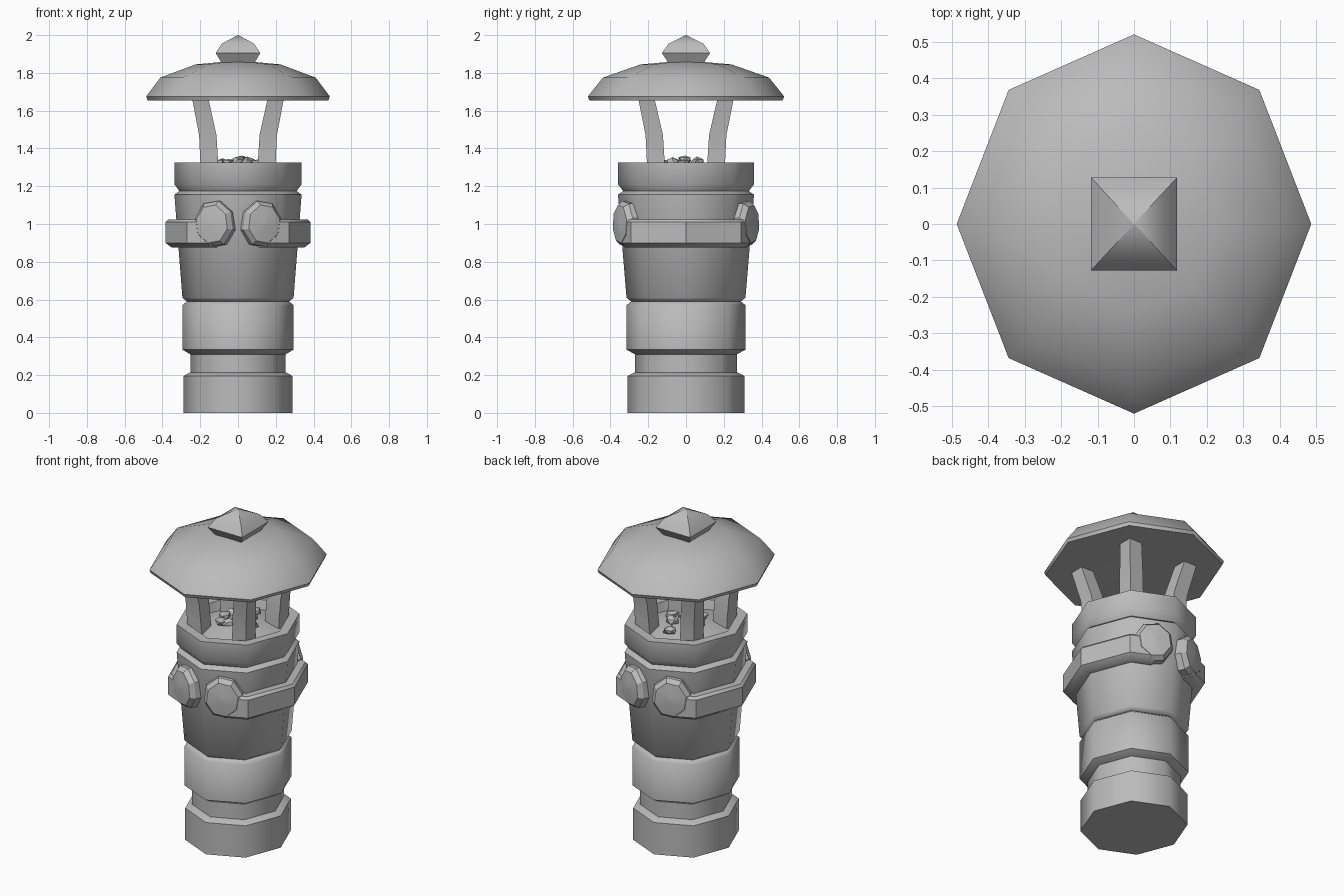
import bpy, bmesh, math, random
from mathutils import Vector

random.seed(4)
if "Cube" in bpy.data.objects:
    bpy.data.objects.remove(bpy.data.objects["Cube"], do_unlink=True)

GREY = (0.5, 0.5, 0.5, 1)
stone = bpy.data.materials.new("plain grey")
stone.use_nodes = True
stone.diffuse_color = GREY
stone.node_tree.nodes["Principled BSDF"].inputs["Base Color"].default_value = GREY

SQUASH = 0.935  # the octagon is slightly narrower in x


def finish(name, bm, angle=50):
    bmesh.ops.recalc_face_normals(bm, faces=bm.faces)
    mesh = bpy.data.meshes.new(name)
    bm.to_mesh(mesh)
    bm.free()
    obj = bpy.data.objects.new(name, mesh)
    bpy.context.collection.objects.link(obj)
    mesh.materials.append(stone)
    bpy.ops.object.select_all(action="DESELECT")
    obj.select_set(True)
    bpy.context.view_layer.objects.active = obj
    bpy.ops.object.shade_smooth_by_angle(angle=math.radians(angle))
    return obj


def loft(bm, rings):
    """Join closed rings of points in order and cap both ends."""
    loops = [[bm.verts.new(p) for p in ring] for ring in rings]
    n = len(loops[0])
    for a, b in zip(loops, loops[1:]):
        for i in range(n):
            j = (i + 1) % n
            bm.faces.new((a[i], a[j], b[j], b[i]))
    bm.faces.new(loops[0][::-1])
    bm.faces.new(loops[-1])


def polar(radius, degrees, z):
    a = math.radians(degrees)
    return Vector((SQUASH * radius * math.cos(a), radius * math.sin(a), z))


def octagon(name, profile, angle=50):
    bm = bmesh.new()
    loft(bm, [[polar(r, 45 * k, z) for k in range(8)] for r, z in profile])
    return finish(name, bm, angle)


# Stacked octagonal body
octagon("base", [(0.31, 0), (0.31, 0.195), (0.27, 0.215)])
octagon("neck", [(0.27, 0.2), (0.27, 0.33)])
octagon("lower_band", [(0.27, 0.31), (0.315, 0.335), (0.315, 0.57), (0.29, 0.59)])
octagon("groove", [(0.29, 0.575), (0.29, 0.62)])
octagon("barrel", [(0.29, 0.59), (0.315, 0.61), (0.36, 1.155), (0.325, 1.18)])
octagon("top_ring", [(0.325, 1.165), (0.36, 1.21), (0.36, 1.325), (0.30, 1.325),
                     (0.285, 1.27), (0.15, 1.3), (0.01, 1.32)])

# Domed roof
octagon("roof", [(0.01, 1.665), (0.47, 1.655), (0.512, 1.655), (0.52, 1.675),
                 (0.44, 1.775), (0.24, 1.845), (0.01, 1.865)])

# Square finial
bm = bmesh.new()
loft(bm, [[(sx * w, sy * w * 1.08, z) for sx, sy in ((1, 1), (-1, 1), (-1, -1), (1, -1))]
          for w, z in ((0.085, 1.85), (0.118, 1.905), (0.085, 1.955), (0.002, 2.0))])
finish("finial", bm, 30)

for sx in (1, -1):
    side = "left" if sx > 0 else "right"

    # Strap around each side, running from front clasp to back clasp
    bm = bmesh.new()
    rings = []
    for deg in (-67.5, -45, 0, 45, 67.5):
        flat = 1 if deg % 45 == 0 else math.cos(math.pi / 8)
        ring = [polar(r * flat, deg, z) for r, z in
                ((0.31, 0.875), (0.375, 0.875), (0.41, 0.9), (0.41, 1.01), (0.395, 1.025), (0.31, 1.025))]
        rings.append([(p.x * sx, p.y, p.z) for p in ring])
    loft(bm, rings)
    finish(side + "_strap", bm, 40)

    for sy in (-1, 1):
        end = "front" if sy < 0 else "back"

        # Domed clasp lying on the barrel face beside the middle
        middle = (polar(0.345, 45, 1.0) + polar(0.345, 90, 1.0)) / 2
        along = (polar(1, 45, 0) - polar(1, 90, 0)).normalized()
        out = Vector((-along.y, along.x, 0))
        bm = bmesh.new()
        rings = []
        for scale, depth in ((1, -0.04), (1, 0.035), (0.82, 0.062), (0.02, 0.075)):
            ring = []
            for k in range(8):
                a = math.radians(45 * k + 14)
                p = middle + out * depth + along * (0.113 * scale * math.cos(a))
                p.z += 0.126 * scale * math.sin(a)
                ring.append((p.x * sx, p.y * sy, p.z))
            rings.append(ring)
        loft(bm, rings)
        finish(f"{end}_{side}_clasp", bm, 25)

        # Bent post leaning outward under the roof
        bm = bmesh.new()
        rings = []
        for centre, half, z in ((0.15, 0.048, 1.26), (0.153, 0.047, 1.34),
                                (0.16, 0.046, 1.47), (0.2, 0.043, 1.665)):
            rings.append([(sx * (centre + dx * half), sy * (centre * 1.05 + dy * half), z)
                          for dx, dy in ((1, 1), (-1, 1), (-1, -1), (1, -1))])
        loft(bm, rings)
        finish(f"{end}_{side}_post", bm, 30)

# Loose coals in the bowl
for i in range(9):
    bm = bmesh.new()
    bmesh.ops.create_icosphere(bm, subdivisions=1, radius=0.04)
    for v in bm.verts:
        v.co *= random.uniform(0.7, 1.15)
        v.co.z *= 0.65
    reach = 0.02 if i == 0 else random.uniform(0.07, 0.17)
    spot = polar(reach, i * 45 + random.uniform(-12, 12), 1.345 - reach * 0.2)
    bmesh.ops.translate(bm, verts=bm.verts, vec=spot)
    finish(f"coal_{i + 1}", bm, 10)
